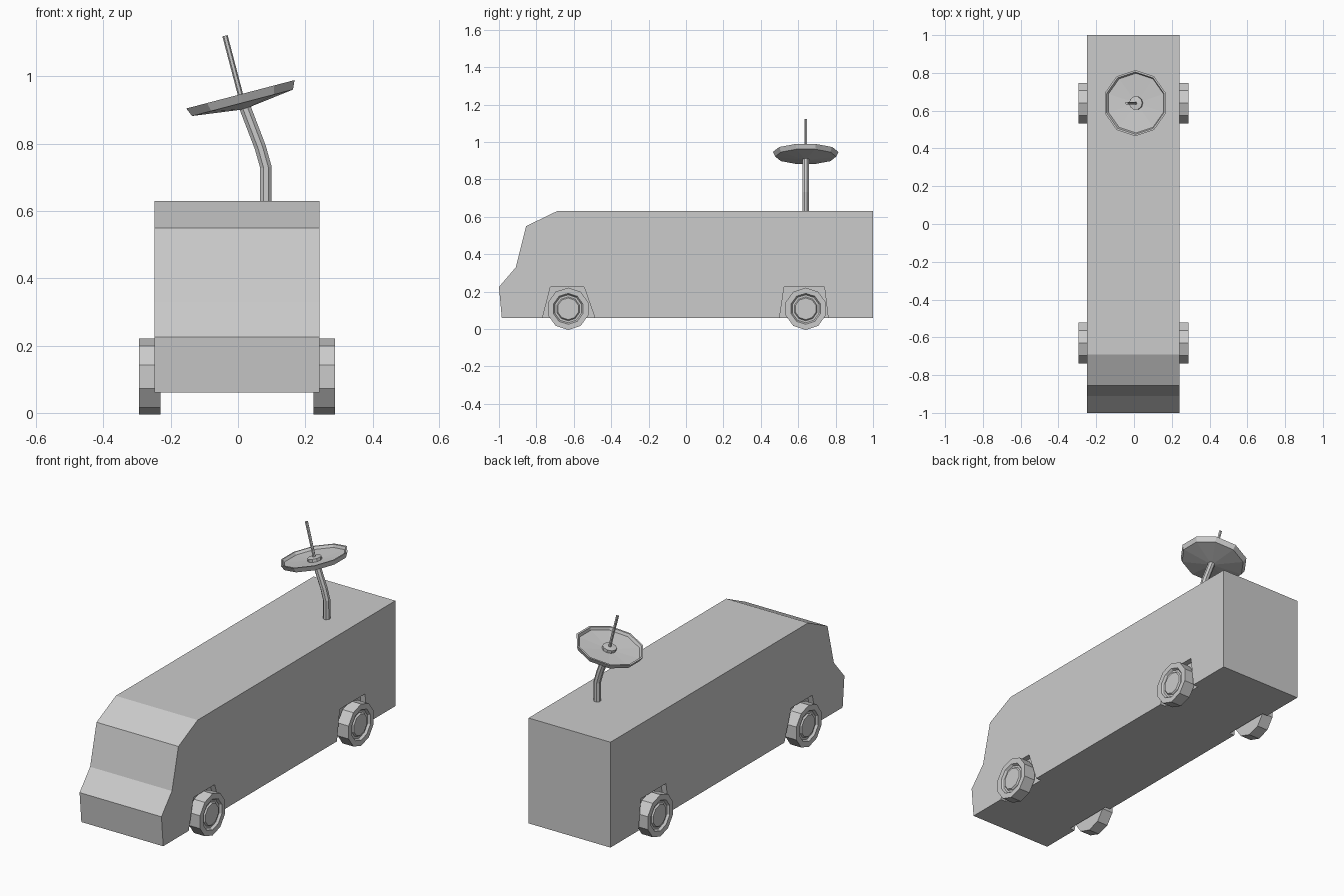
import bpy
import bmesh
import math
from mathutils import Matrix, Vector

old = bpy.data.objects.get("Cube")
if old:
    bpy.data.objects.remove(old, do_unlink=True)

grey = bpy.data.materials.new("plain grey")
grey.use_nodes = True
tone = (0.6, 0.6, 0.6, 1)
grey.diffuse_color = tone
grey.node_tree.nodes["Principled BSDF"].inputs["Base Color"].default_value = tone

CX = -0.003  # centre line of the van


def finish(name, bm):
    bmesh.ops.recalc_face_normals(bm, faces=bm.faces)
    mesh = bpy.data.meshes.new(name)
    bm.to_mesh(mesh)
    bm.free()
    mesh.materials.append(grey)
    obj = bpy.data.objects.new(name, mesh)
    bpy.context.collection.objects.link(obj)
    return obj


def extrude_x(name, outline, x0, x1):
    """Prism from a (y, z) outline."""
    bm = bmesh.new()
    a, b = [[bm.verts.new((x, y, z)) for y, z in outline] for x in (x0, x1)]
    bm.faces.new(a)
    bm.faces.new(b)
    for i in range(len(a)):
        j = (i + 1) % len(a)
        bm.faces.new((a[i], a[j], b[j], b[i]))
    return finish(name, bm)


def lathe(name, profile, sides, matrix, turn=0.0):
    """Closed solid spun about local z from (radius, height) rings."""
    bm = bmesh.new()
    rings = []
    for r, h in profile:
        if r == 0:
            rings.append([bm.verts.new((0, 0, h))] * sides)
        else:
            angles = [turn + math.tau * k / sides for k in range(sides)]
            rings.append([bm.verts.new((r * math.cos(t), r * math.sin(t), h)) for t in angles])
    for a, b in zip(rings, rings[1:]):
        for i in range(sides):
            j = (i + 1) % sides
            corners = list(dict.fromkeys((a[i], a[j], b[j], b[i])))
            bm.faces.new(corners)
    for ring in (rings[0], rings[-1]):
        if ring[0] is not ring[1]:
            bm.faces.new(ring)
    bm.transform(matrix)
    return finish(name, bm)


def tube(name, path, radius, sides):
    """Bent rod in the xz plane with mitred joints."""
    bm = bmesh.new()
    pts = [Vector(p) for p in path]
    rings = []
    for i, p in enumerate(pts):
        before = (p - pts[i - 1]).normalized() if i else Vector()
        after = (pts[i + 1] - p).normalized() if i < len(pts) - 1 else Vector()
        d = (before + after).normalized()
        side = Vector((d.z, 0, -d.x))
        ring = []
        for k in range(sides):
            t = math.tau * (k + 0.5) / sides
            ring.append(bm.verts.new(p + radius * (side * math.cos(t) + Vector((0, math.sin(t), 0)))))
        rings.append(ring)
    for a, b in zip(rings, rings[1:]):
        for i in range(sides):
            j = (i + 1) % sides
            bm.faces.new((a[i], a[j], b[j], b[i]))
    bm.faces.new(rings[0])
    bm.faces.new(rings[-1])
    return finish(name, bm)


# Van body
body = extrude_x("van_body", [
    (-0.985, 0.06), (-1, 0.225), (-0.91, 0.33), (-0.855, 0.55),
    (-0.69, 0.63), (1, 0.63), (1, 0.06)], CX - 0.245, CX + 0.245)

# Shallow wheel arches cut into both sides
arches = [
    [(-0.772, 0.04), (-0.725, 0.225), (-0.545, 0.225), (-0.48, 0.04)],
    [(0.497, 0.04), (0.525, 0.225), (0.74, 0.225), (0.762, 0.04)]]
for side in (-1, 1):
    for outline in arches:
        cutter = extrude_x("arch_cutter", outline, CX + side * 0.215, CX + side * 0.3)
        cutter.hide_render = True
        cut = body.modifiers.new("arch", "BOOLEAN")
        cut.operation = "DIFFERENCE"
        cut.solver = "EXACT"
        cut.object = cutter
        bpy.context.view_layer.objects.active = body
        bpy.ops.object.modifier_apply(modifier=cut.name)
        bpy.data.objects.remove(cutter, do_unlink=True)

# Ten-sided wheels with a sunken ring and a hub cap
wheel_profile = [
    (0.113, 0.227), (0.113, 0.292), (0.083, 0.292), (0.075, 0.28),
    (0.064, 0.28), (0.058, 0.288), (0, 0.288)]
for side, side_name in ((1, "left"), (-1, "right")):
    for y, end in ((-0.63, "front"), (0.64, "rear")):
        place = Matrix.Translation((CX, y, 0.108)) @ Matrix.Rotation(side * math.pi / 2, 4, "Y")
        lathe(f"{end}_{side_name}_wheel", wheel_profile, 10, place)

# Bent mast on the roof
DISH_Y = 0.64
tube("dish_mast", [(0.083, DISH_Y, 0.62), (0.083, DISH_Y, 0.73),
                   (0.066, DISH_Y, 0.79), (0.02, DISH_Y, 0.91)], 0.0185, 8)

# Tilted dish, its centre disc and the feed rod
tilt = Matrix.Translation((0.007, DISH_Y, 0.947)) @ Matrix.Rotation(math.radians(-14.7), 4, "Y")
lathe("dish", [(0, -0.046), (0.163, -0.026), (0.175, 0), (0.165, 0),
               (0.158, -0.014), (0, -0.024)], 10, tilt, math.radians(18))
lathe("dish_centre_disc", [(0.036, -0.03), (0.036, -0.006), (0, -0.002)], 10, tilt)
lathe("feed_rod", [(0.008, -0.03), (0.008, 0.18)], 6, tilt)
